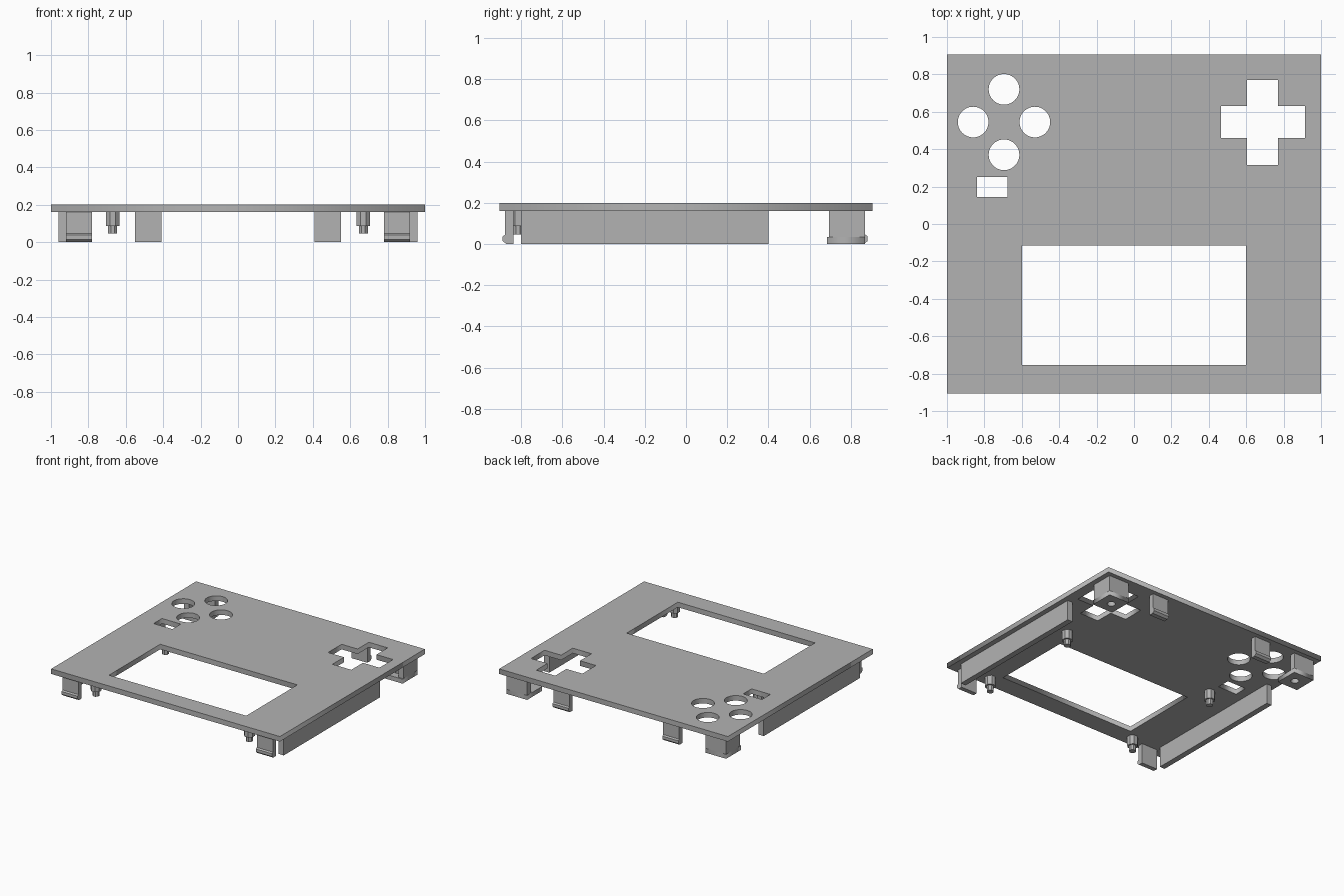
import bpy, bmesh, math
from mathutils import Matrix

cube = bpy.data.objects.get("Cube")
if cube:
    bpy.data.objects.remove(cube, do_unlink=True)

GREY = (0.45, 0.45, 0.45, 1)
grey = bpy.data.materials.new("plain grey plastic")
grey.use_nodes = True
grey.diffuse_color = GREY
grey.node_tree.nodes["Principled BSDF"].inputs["Base Color"].default_value = GREY


def add_object(name, mesh):
    mesh.materials.clear()
    mesh.materials.append(grey)
    ob = bpy.data.objects.new(name, mesh)
    bpy.context.collection.objects.link(ob)
    return ob


def finish(name, bm):
    bmesh.ops.remove_doubles(bm, verts=bm.verts, dist=1e-5)
    bmesh.ops.recalc_face_normals(bm, faces=bm.faces)
    mesh = bpy.data.meshes.new(name)
    bm.to_mesh(mesh)
    bm.free()
    return add_object(name, mesh)


def rect(x0, x1, y0, y1):
    return [(x0, y0), (x1, y0), (x1, y1), (x0, y1)]


def circle(cx, cy, r, n=48):
    return [(cx + r * math.cos(i * math.tau / n), cy + r * math.sin(i * math.tau / n))
            for i in range(n)]


def sheet(name, loops, z0, z1):
    """Flat plate from an outline followed by its holes."""
    curve = bpy.data.curves.new(name, "CURVE")
    curve.dimensions = "2D"
    curve.fill_mode = "BOTH"
    curve.extrude = (z1 - z0) / 2
    for loop in loops:
        spline = curve.splines.new("POLY")
        spline.points.add(len(loop) - 1)
        for p, (x, y) in zip(spline.points, loop):
            p.co = (x, y, 0, 1)
        spline.use_cyclic_u = True
    temp = bpy.data.objects.new(name + " outline", curve)
    bpy.context.collection.objects.link(temp)
    bpy.context.view_layer.update()
    mesh = bpy.data.meshes.new_from_object(
        temp.evaluated_get(bpy.context.evaluated_depsgraph_get()))
    bm = bmesh.new()
    bm.from_mesh(mesh)
    bmesh.ops.translate(bm, verts=bm.verts, vec=(0, 0, (z0 + z1) / 2))
    bpy.data.objects.remove(temp, do_unlink=True)
    bpy.data.meshes.remove(mesh)
    return finish(name, bm)


def prism(name, points, step):
    """Closed profile pushed along a vector."""
    bm = bmesh.new()
    face = bm.faces.new([bm.verts.new(p) for p in points])
    moved = bmesh.ops.extrude_face_region(bm, geom=[face])["geom"]
    bmesh.ops.translate(bm, vec=step,
                        verts=[v for v in moved if isinstance(v, bmesh.types.BMVert)])
    # extruding may drop the starting face, so close any open ends
    bmesh.ops.holes_fill(bm, edges=[e for e in bm.edges if e.is_boundary])
    return finish(name, bm)


def upright(name, loop, z0, z1):
    return prism(name, [(x, y, z0) for x, y in loop], (0, 0, z1 - z0))


UNDER, TOP = 0.16, 0.2

# Cover plate with screen window, four round holes, slot and cross hole
cx0, cx1, cy0, cy1 = 0.605, 0.77, 0.46, 0.63
cross = [(cx0, 0.315), (cx1, 0.315), (cx1, cy0), (0.915, cy0), (0.915, cy1), (cx1, cy1),
         (cx1, 0.77), (cx0, 0.77), (cx0, cy1), (0.465, cy1), (0.465, cy0), (cx0, cy0)]
buttons = [circle(-0.695 + dx, 0.545 + dy, 0.082)
           for dx, dy in ((0, 0.175), (0, -0.175), (0.165, 0), (-0.165, 0))]
sheet("cover_plate", [rect(-1, 1, -0.905, 0.905), rect(-0.6, 0.6, -0.755, -0.115),
                      rect(-0.84, -0.675, 0.145, 0.25), cross] + buttons, UNDER, TOP)


# Hooked snap clip: (outward distance, height)
CLIP = [(-0.04, 0), (-0.005, 0), (0.012, 0.015), (0.012, 0.037),
        (0, 0.045), (0, UNDER), (-0.04, UNDER)]


def clip(name, x0, x1, y, facing):
    prism(name, [(x0, y + facing * d, z) for d, z in CLIP], (x1 - x0, 0, 0))


def peg(name, x, y):
    """Stepped eight-sided locating peg."""
    for part, r, z0 in (("collar", 0.04, 0.087), ("tip", 0.026, 0.045)):
        bm = bmesh.new()
        bmesh.ops.create_cone(
            bm, cap_ends=True, segments=8, radius1=r, radius2=r, depth=UNDER - z0,
            matrix=Matrix.Translation((x, y, (UNDER + z0) / 2))
            @ Matrix.Rotation(math.pi / 8, 4, "Z"))
        finish(f"{name}_{part}", bm)


for side, s in (("left", 1), ("right", -1)):
    def span(a, b):
        return sorted((s * a, s * b))

    # Long side wall
    upright(f"{side}_side_wall", rect(*span(0.915, 0.96), -0.8, 0.4), 0, UNDER)

    # Snap clips
    clip(f"{side}_front_clip", *span(0.78, 0.92), -0.878, -1)
    clip(f"{side}_rear_clip", *span(0.41, 0.55), 0.87, 1)

    # Pegs beside the window
    peg(f"{side}_front_peg", s * 0.67, -0.815)
    peg(f"{side}_rear_peg", s * 0.67, 0.05)

    # Rear corner bracket: two walls over a drilled foot
    corner = [(0.96, 0.695), (0.96, 0.87), (0.78, 0.87),
              (0.78, 0.825), (0.915, 0.825), (0.915, 0.695)]
    upright(f"{side}_corner_bracket", [(s * x, y) for x, y in corner], 0.035, UNDER)
    sheet(f"{side}_bracket_foot", [rect(*span(0.78, 0.96), 0.685, 0.87),
                                   circle(s * 0.865, 0.775, 0.03, 16)], 0, 0.035)
